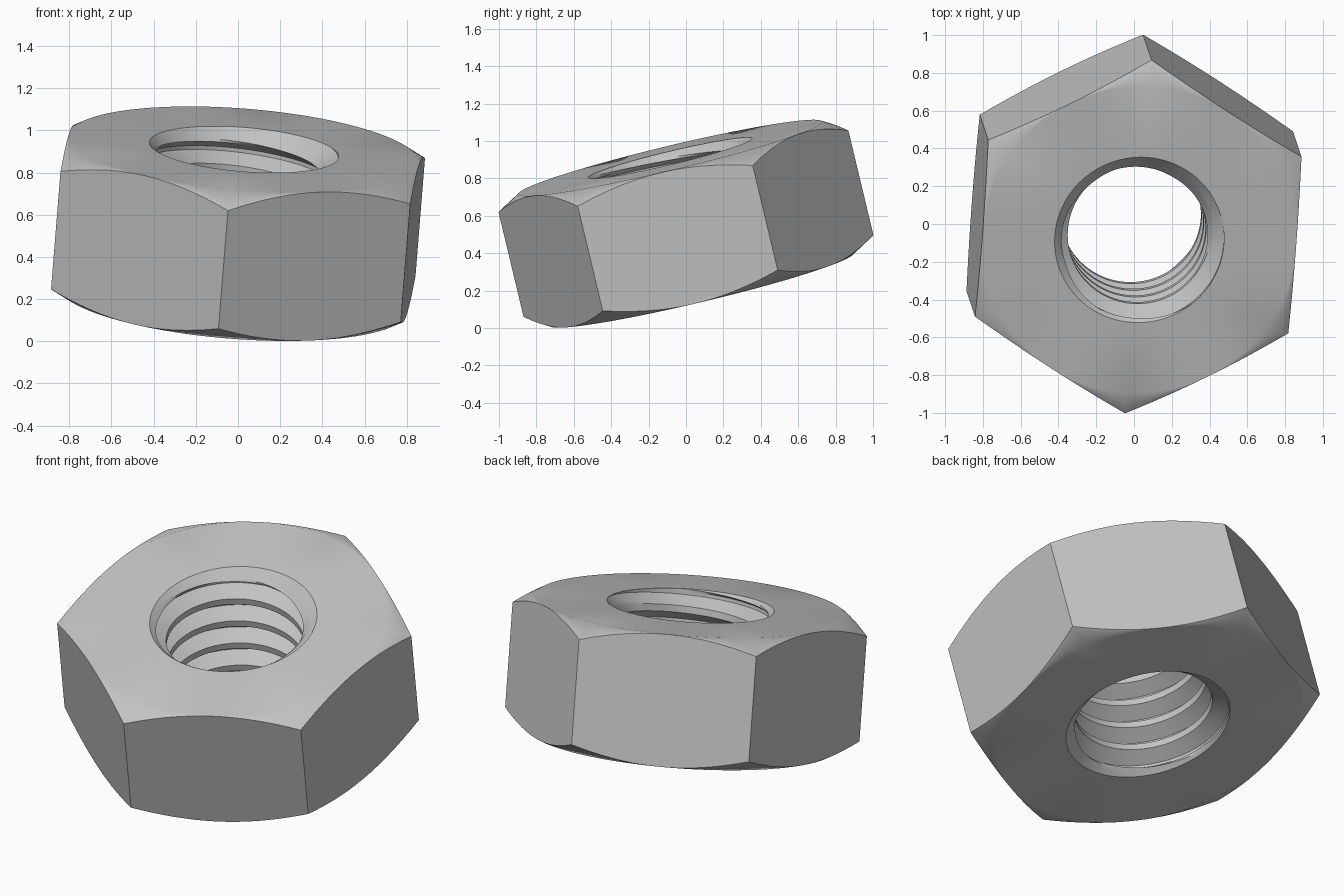
import bpy, bmesh
from math import radians, pi, cos, sin, tan
from mathutils import Vector, Matrix

if "Cube" in bpy.data.objects:
    bpy.data.objects.remove(bpy.data.objects["Cube"])

HALF = 0.363          # half thickness
APOTHEM = 0.834       # centre to flat
MINOR, MAJOR = 0.37, 0.45
SINK = 0.07           # countersink depth
PITCH = 0.152
SEGMENTS = 144
STEPS = 4             # rows per thread flank

# One pitch of the thread: crest, flank, root, flank (fraction of pitch, radius)
thread = [(0.0, MINOR)]
for k in range(STEPS + 1):
    t = k / STEPS
    thread.append((0.25 + 0.3125 * t, MINOR + (MAJOR - MINOR) * t))
for k in range(STEPS):
    t = k / STEPS
    thread.append((0.6875 + 0.3125 * t, MAJOR - (MAJOR - MINOR) * t))


def bore_column(turn):
    """Bore from bottom rim to top rim at one angle, following the helix."""
    column = []
    for n in range(-5, 5):
        for fraction, radius in thread:
            z = (n + fraction + turn) * PITCH
            z = max(-HALF, min(HALF, z))
            cone = MAJOR - (HALF - abs(z)) * (MAJOR - MINOR) / SINK
            column.append((max(radius, cone), z))
    return column


def outer_column(angle):
    """Flat ring, chamfer and hexagonal side at one angle, top to bottom."""
    radius = APOTHEM / cos(angle % (pi / 3) - pi / 6)
    height = HALF - (radius - APOTHEM) * tan(radians(30))
    return [(APOTHEM, HALF), (radius, height), (radius, -height), (APOTHEM, -HALF)]


# Sweep the section round the axis
bm = bmesh.new()
columns = []
for i in range(SEGMENTS + 1):
    turn = i / SEGMENTS
    a = 2 * pi * turn
    section = bore_column(turn) + outer_column(a)
    columns.append([bm.verts.new((r * cos(a), r * sin(a), z)) for r, z in section])
for left, right in zip(columns, columns[1:]):
    for j in range(len(left)):
        k = (j + 1) % len(left)
        bm.faces.new((left[j], right[j], right[k], left[k]))
bmesh.ops.remove_doubles(bm, verts=bm.verts, dist=0.0002)
bmesh.ops.recalc_face_normals(bm, faces=bm.faces)

mesh = bpy.data.meshes.new("hex_nut")
bm.to_mesh(mesh)
bm.free()
nut = bpy.data.objects.new("hex_nut", mesh)
bpy.context.collection.objects.link(nut)

# Lean the nut on its lower corner
axis = Vector((0.078, -0.232, 0.97)).normalized()
corner = Vector((0.073, 0.971, 0.228))
corner = (corner - axis * corner.dot(axis)).normalized()
side = axis.cross(corner)
turned = Matrix((corner, side, axis)).transposed().to_4x4()
nut.matrix_world = Matrix.Translation((0, 0, 0.5575)) @ turned

# Plain grey metal
steel = bpy.data.materials.new("steel_grey")
steel.use_nodes = True
grey = (0.55, 0.55, 0.55, 1)
steel.diffuse_color = grey
steel.node_tree.nodes["Principled BSDF"].inputs["Base Color"].default_value = grey
mesh.materials.append(steel)

# Soft chamfers, crisp corners and threads
bpy.context.view_layer.objects.active = nut
nut.select_set(True)
bpy.ops.object.shade_smooth_by_angle(angle=radians(35))
weighted = nut.modifiers.new("weighted_normals", 'WEIGHTED_NORMAL')
weighted.keep_sharp = True
